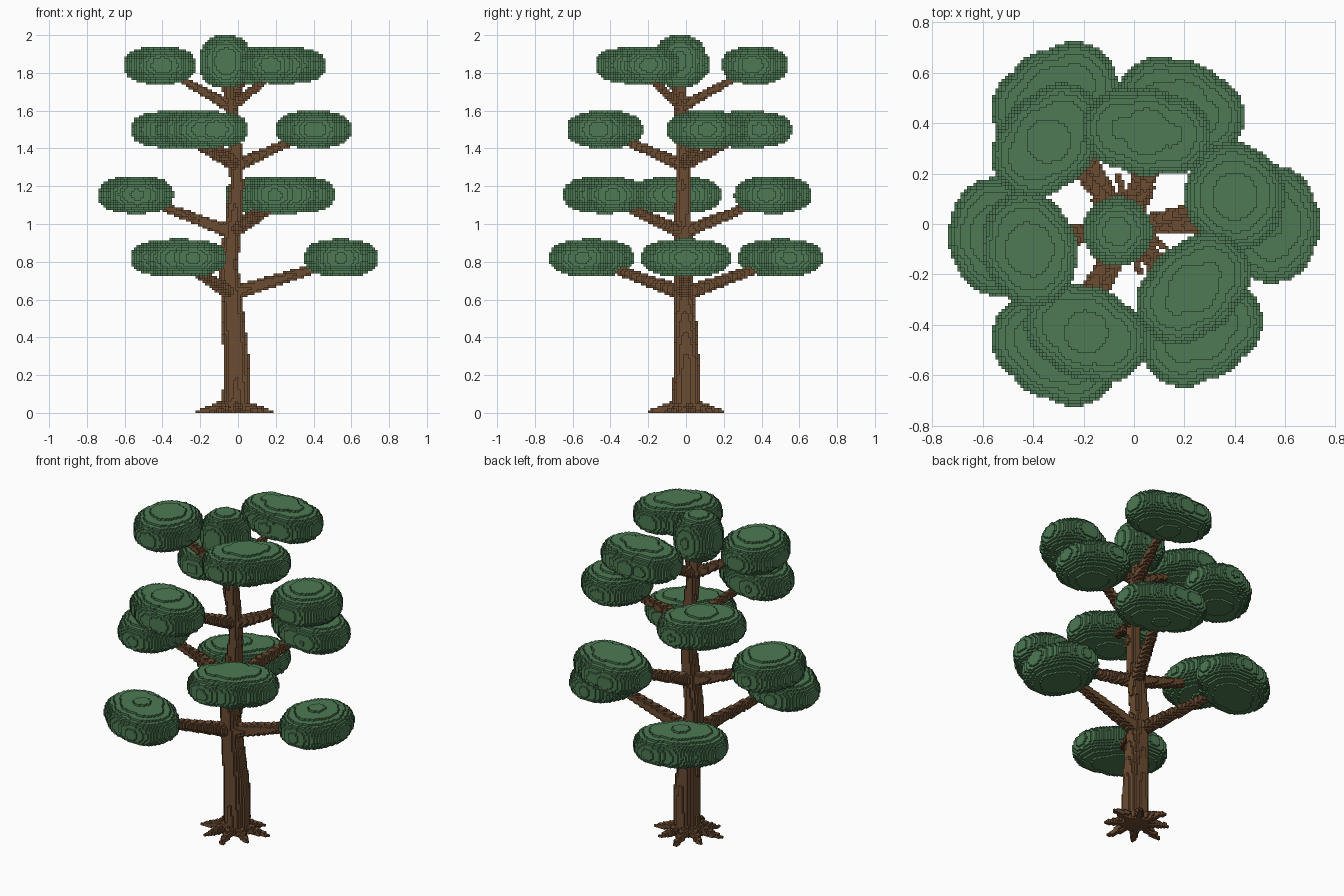
import bpy, math
from mathutils import Vector

if "Cube" in bpy.data.objects:
    bpy.data.objects.remove(bpy.data.objects["Cube"])

V = 0.0125          # voxel size
cells = {}          # (i, j, k) -> part name


def fill(part, lo, hi, inside):
    """Mark every voxel in the box whose centre passes the test."""
    lo = [math.floor(c / V) for c in lo]
    hi = [math.ceil(c / V) for c in hi]
    for k in range(max(lo[2], 0), hi[2]):
        for j in range(lo[1], hi[1]):
            for i in range(lo[0], hi[0]):
                if inside((i + .5) * V, (j + .5) * V, (k + .5) * V):
                    cells[i, j, k] = part


def limb(part, a, b, ra, rb):
    """Tapered round limb from a to b."""
    a, b = Vector(a), Vector(b)
    d, r = b - a, max(ra, rb)

    def inside(x, y, z):
        p = Vector((x, y, z)) - a
        t = min(max(p.dot(d) / d.length_squared, 0), 1)
        return (p - d * t).length <= ra + (rb - ra) * t
    fill(part, [min(a[n], b[n]) - r for n in range(3)],
         [max(a[n], b[n]) + r for n in range(3)], inside)


def pad(part, x, y, z, r, t, h):
    """Flattened leaf pad: three lobes spread across the branch direction."""
    ang = math.atan2(y, x)
    c, s = math.cos(ang), math.sin(ang)
    lobe = r * 0.9
    lobes = ((0, r, h), (t - lobe, lobe, h * .93), (lobe - t, lobe, h * .93))

    def inside(px, py, pz):
        dx, dy = px - x, py - y
        u, v = dx * c + dy * s, dy * c - dx * s
        return any((math.hypot(u, v - o) / q) ** 2.5 + (abs(pz - z) / g) ** 2.5 <= 1
                   for o, q, g in lobes)
    m = max(r, t) + V
    fill(part, (x - m, y - m, z - h - V), (x + m, y + m, z + h + V), inside)


# Trunk: gently bending path of (x, y, z, radius)
path = [(-.01, 0, 0, .074), (-.01, .002, .3, .068), (-.035, -.01, .6, .058),
        (-.05, -.015, .78, .05), (-.025, -.015, 1.0, .046), (-.005, -.015, 1.2, .038),
        (-.01, -.015, 1.36, .036), (-.035, -.025, 1.6, .034), (-.065, -.03, 1.8, .028)]
for p, q in zip(path, path[1:]):
    limb("trunk", p[:3], q[:3], p[3], q[3])

# Roots
for n in range(8):
    a = math.radians(n * 45 + 12)
    length = .2 if n % 2 == 0 else .175
    c, s = math.cos(a), math.sin(a)
    limb("roots", (-.02 + .06 * c, .06 * s, .035),
         (-.02 + length * c, length * s, .004), .03, .011)

# Tiers: trunk joint, leaf height, branch radius, pads (x, y, radial, tangential)
tiers = [
    ((-.035, -.01, .63), .82, .04, [(.545, 0, .195, .235), (-.315, .5, .195, .265), (-.315, -.5, .195, .265)]),
    ((-.03, -.015, .955), 1.155, .036, [(-.54, -.05, .198, .235), (.185, .46, .19, .26), (.27, -.435, .185, .255)]),
    ((-.01, -.015, 1.31), 1.5, .034, [(.4, .11, .2, .215), (-.34, .33, .19, .25), (-.19, -.43, .185, .25)]),
    ((-.04, -.025, 1.62), 1.84, .03, [(-.415, -.1, .19, .23), (.05, .365, .175, .255), (.235, -.255, .185, .25)]),
]
for n, (joint, z, r, pads) in enumerate(tiers, 1):
    for x, y, _, _ in pads:
        limb(f"branches_tier_{n}", joint, (x * .9, y * .9, z - .03), r, r * .55)
for n, (_, z, _, pads) in enumerate(tiers, 1):
    for x, y, rad, tan in pads:
        pad(f"leaves_tier_{n}", x, y, z, rad, tan, .1)

# Crown blob on the trunk tip
pad("crown_leaves", -.065, -.03, 1.86, .138, .138, .14)


def material(name, col):
    m = bpy.data.materials.new(name)
    m.diffuse_color = (*col, 1)
    m.use_nodes = True
    m.node_tree.nodes["Principled BSDF"].inputs["Base Color"].default_value = m.diffuse_color
    return m


bark = material("bark brown", (.147, .072, .032))
leaf = material("leaf green", (.075, .195, .088))

# Exposed voxel faces become one mesh per part
FACES = [((1, 0, 0), ((1, 0, 0), (1, 1, 0), (1, 1, 1), (1, 0, 1))),
         ((-1, 0, 0), ((0, 0, 0), (0, 0, 1), (0, 1, 1), (0, 1, 0))),
         ((0, 1, 0), ((0, 1, 0), (0, 1, 1), (1, 1, 1), (1, 1, 0))),
         ((0, -1, 0), ((0, 0, 0), (1, 0, 0), (1, 0, 1), (0, 0, 1))),
         ((0, 0, 1), ((0, 0, 1), (1, 0, 1), (1, 1, 1), (0, 1, 1))),
         ((0, 0, -1), ((0, 0, 0), (0, 1, 0), (1, 1, 0), (1, 0, 0)))]
parts = {}
for (i, j, k), part in cells.items():
    index, faces = parts.setdefault(part, ({}, []))
    for (dx, dy, dz), corners in FACES:
        if (i + dx, j + dy, k + dz) not in cells:
            faces.append([index.setdefault((i + a, j + b, k + c), len(index))
                          for a, b, c in corners])
for part, (index, faces) in parts.items():
    me = bpy.data.meshes.new(part)
    me.from_pydata([(i * V, j * V, k * V) for i, j, k in index], [], faces)
    me.materials.append(leaf if "leaves" in part else bark)
    bpy.context.collection.objects.link(bpy.data.objects.new(part, me))
